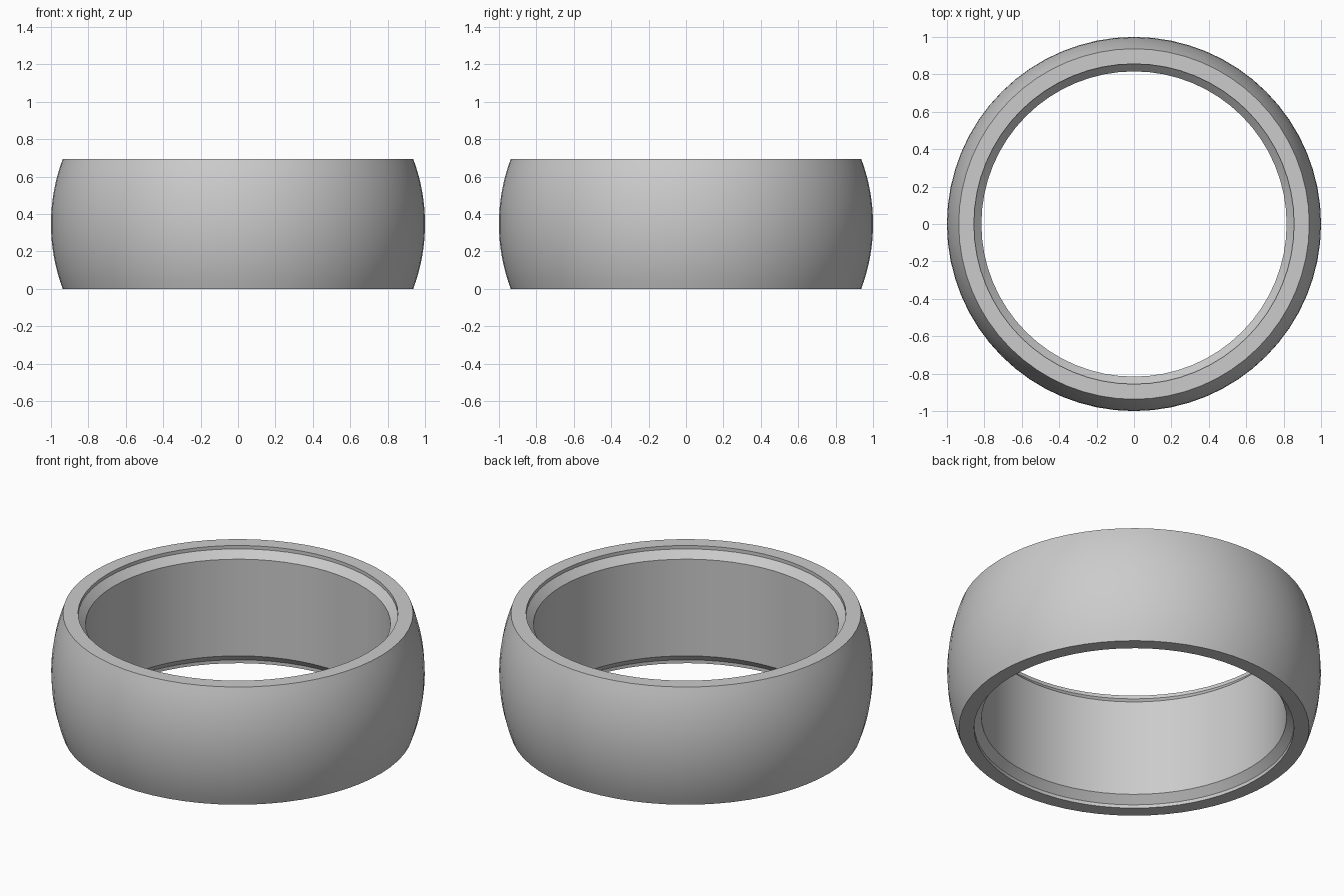
import bpy, bmesh, math
from mathutils import Vector

cube = bpy.data.objects.get("Cube")
if cube:
    bpy.data.objects.remove(cube, do_unlink=True)

HEIGHT, SEGMENTS, ARC_STEPS = 0.695, 64, 16
OUTER, RIM, LIP, BORE = 1.0, 0.937, 0.856, 0.816
half = HEIGHT / 2

# Material
metal = bpy.data.materials.new("plain_grey")
metal.use_nodes = True
grey = (0.6, 0.6, 0.6, 1)
metal.diffuse_color = grey
metal.node_tree.nodes["Principled BSDF"].inputs["Base Color"].default_value = grey

# Cross-section: barrel outside, then a short lip and chamfer into the bore
bulge = OUTER - RIM
radius = (half ** 2 + bulge ** 2) / (2 * bulge)
sweep = math.asin(half / radius)
profile = []
for i in range(ARC_STEPS + 1):
    a = sweep * (2 * i / ARC_STEPS - 1)
    profile.append((OUTER - radius + radius * math.cos(a), half + radius * math.sin(a)))
inner = [(LIP, 0), (LIP, 0.02), (BORE, 0.062)]
profile += [(r, HEIGHT - z) for r, z in inner]
profile += reversed(inner)

# Ring body: revolve the closed section around z
bm = bmesh.new()
verts = [bm.verts.new((r, 0, z)) for r, z in profile]
edges = [bm.edges.new((v, verts[i - 1])) for i, v in enumerate(verts)]
bmesh.ops.spin(bm, geom=verts + edges, cent=Vector(), axis=Vector((0, 0, 1)),
               angle=math.tau, steps=SEGMENTS, use_merge=False)
bmesh.ops.remove_doubles(bm, verts=bm.verts, dist=0.0005)
bmesh.ops.recalc_face_normals(bm, faces=bm.faces)
mesh = bpy.data.meshes.new("ring_band")
bm.to_mesh(mesh)
bm.free()
mesh.materials.append(metal)

ring = bpy.data.objects.new("ring_band", mesh)
bpy.context.collection.objects.link(ring)
bpy.context.view_layer.objects.active = ring
ring.select_set(True)
bpy.ops.object.shade_smooth_by_angle(angle=math.radians(30))
